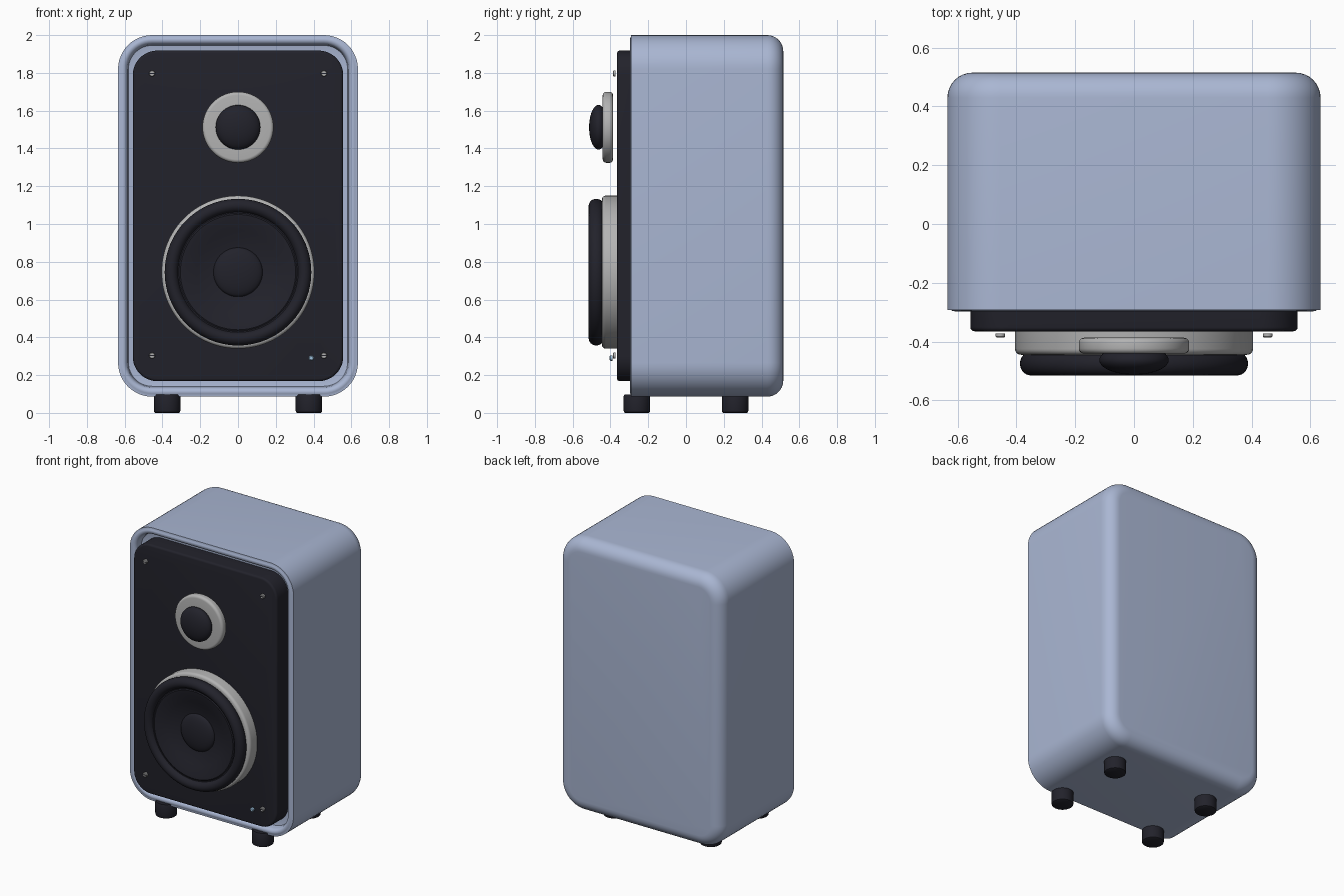
import bpy, bmesh
from math import sin, cos, pi, radians
from mathutils import Matrix, Vector

if "Cube" in bpy.data.objects:
    bpy.data.objects.remove(bpy.data.objects["Cube"])


def material(name, rgb, rough=0.5):
    m = bpy.data.materials.new(name)
    m.use_nodes = True
    m.diffuse_color = (*rgb, 1)
    bsdf = m.node_tree.nodes["Principled BSDF"]
    bsdf.inputs["Base Color"].default_value = (*rgb, 1)
    bsdf.inputs["Roughness"].default_value = rough
    return m


BLUE = material("powder blue", (0.40, 0.47, 0.65))
BLACK = material("soft black", (0.016, 0.016, 0.024))
SILVER = material("silver grey", (0.45, 0.45, 0.45))
LIGHT = material("pale blue light", (0.35, 0.55, 0.75))


def finish(name, bm, mat):
    bmesh.ops.recalc_face_normals(bm, faces=bm.faces)
    mesh = bpy.data.meshes.new(name)
    bm.to_mesh(mesh)
    bm.free()
    mesh.materials.append(mat)
    mesh.shade_smooth()
    mesh.set_sharp_from_angle(angle=radians(35))
    obj = bpy.data.objects.new(name, mesh)
    bpy.context.collection.objects.link(obj)
    return obj


def loft(name, rings, mat):
    """Skin a row of equal-length point loops and cap both ends."""
    bm = bmesh.new()
    loops = [[bm.verts.new(p) for p in ring] for ring in rings]
    n = len(loops[0])
    for a, b in zip(loops, loops[1:]):
        for i in range(n):
            j = (i + 1) % n
            bm.faces.new((a[i], a[j], b[j], b[i]))
    bm.faces.new(loops[0])
    bm.faces.new(loops[-1])
    return finish(name, bm, mat)


def rounded_rect(half_x, half_z, radius, centre_z, y, steps=12):
    pts = []
    for k, (sx, sz) in enumerate([(1, 1), (-1, 1), (-1, -1), (1, -1)]):
        for i in range(steps + 1):
            a = (k + i / steps) * pi / 2
            pts.append((sx * (half_x - radius) + radius * cos(a), y,
                        centre_z + sz * (half_z - radius) + radius * sin(a)))
    return pts


def rounded_box(name, half_x, half_z, radius, centre_z, profile, mat):
    """Profile is a list of (inset, y)."""
    return loft(name, [rounded_rect(half_x - d, half_z - d, radius - d, centre_z, y)
                       for d, y in profile], mat)


def disc(name, centre, profile, mat, n=64, axis="Y"):
    """Turn a list of (radius, distance along axis) round the axis."""
    cx, cy, cz = centre
    rings = []
    for r, t in profile:
        ring = []
        for i in range(n):
            u, v = r * cos(2 * pi * i / n), r * sin(2 * pi * i / n)
            ring.append((cx + u, cy + t, cz + v) if axis == "Y" else (cx + u, cy + v, cz + t))
        rings.append(ring)
    return loft(name, rings, mat)


def arc(cu, cv, ru, rv, start, end, steps=8):
    return [(cu + ru * cos(radians(start + (end - start) * i / steps)),
             cv + rv * sin(radians(start + (end - start) * i / steps)))
            for i in range(steps + 1)]


# Cabinet: rounded back, thin rolled lip at the front, stepped recess inside it
back = arc(0.085, 0.43, -0.085, 0.085, 90, 0)
lip = arc(0.025, -0.27, -0.025, -0.027, 25, 180, 10)
rounded_box("cabinet", 0.635, 0.957, 0.18, 1.043,
            back + [(0, -0.292)] + lip[2:] + [(0.055, -0.245), (0.085, -0.24)], BLUE)

# Front panel with softened edge
rounded_box("front_panel", 0.557, 0.875, 0.13, 1.043,
            [(0, -0.24)] + arc(0.014, -0.351, -0.014, -0.014, 0, 90, 4), BLACK)

# Woofer: trim ring, then surround, dished cone and dust cap in one turned shape
WOOFER_Z = 0.745
disc("woofer_trim_ring", (0, 0, WOOFER_Z),
     [(0.405, -0.34)] + arc(0.385, -0.425, 0.02, -0.02, 0, 90, 5), SILVER, 96)
surround = arc(0.352, -0.475, 0.036, -0.04, -60, 160, 18)
cone = [(0.312, -0.488), (0.305, -0.492), (0.28, -0.488), (0.22, -0.468), (0.16, -0.45), (0.13, -0.445)]
cap = arc(0, -0.445, 0.13, -0.035, 12, 88, 8)
disc("woofer_cone", (0, 0, WOOFER_Z), surround + cone + cap, BLACK, 96)

# Tweeter: flat ring with rounded edges and a domed centre
TWEETER_Z = 1.512
disc("tweeter_ring", (0, 0, TWEETER_Z),
     [(0.1, -0.387)] + arc(0.17, -0.405, 0.018, 0.018, 90, 0, 5)
     + arc(0.17, -0.423, 0.018, -0.018, 0, 90, 5) + [(0.1, -0.441)], SILVER)
disc("tweeter_dome", (0, 0, TWEETER_Z),
     arc(0, -0.463, 0.118, -0.05, -88, 88, 20), BLACK)

# Slotted screws at the panel corners
for side, sx in (("left", 1), ("right", -1)):
    for level, z in (("upper", 1.797), ("lower", 0.303)):
        disc(f"screw_{level}_{side}", (sx * 0.455, 0, z),
             [(0.016, -0.372), (0.016, -0.383), (0.013, -0.386)], SILVER, 20)
        bm = bmesh.new()
        bmesh.ops.create_cube(bm, size=1, matrix=Matrix.Translation((sx * 0.455, -0.385, z))
                              @ Matrix.Diagonal((0.026, 0.004, 0.005, 1)))
        finish(f"screw_slot_{level}_{side}", bm, BLACK)

# Status light
disc("status_light", (0.388, 0, 0.29),
     [(0.014, -0.388), (0.014, -0.4), (0.009, -0.406)], LIGHT, 20)

# Feet
for side, sx in (("left", 1), ("right", -1)):
    for end, y in (("front", -0.26), ("back", 0.26)):
        disc(f"foot_{end}_{side}", (sx * 0.375, y, 0),
             [(0.062, 0), (0.068, 0.004), (0.07, 0.012), (0.07, 0.088), (0.066, 0.098)],
             BLACK, 32, "Z")
